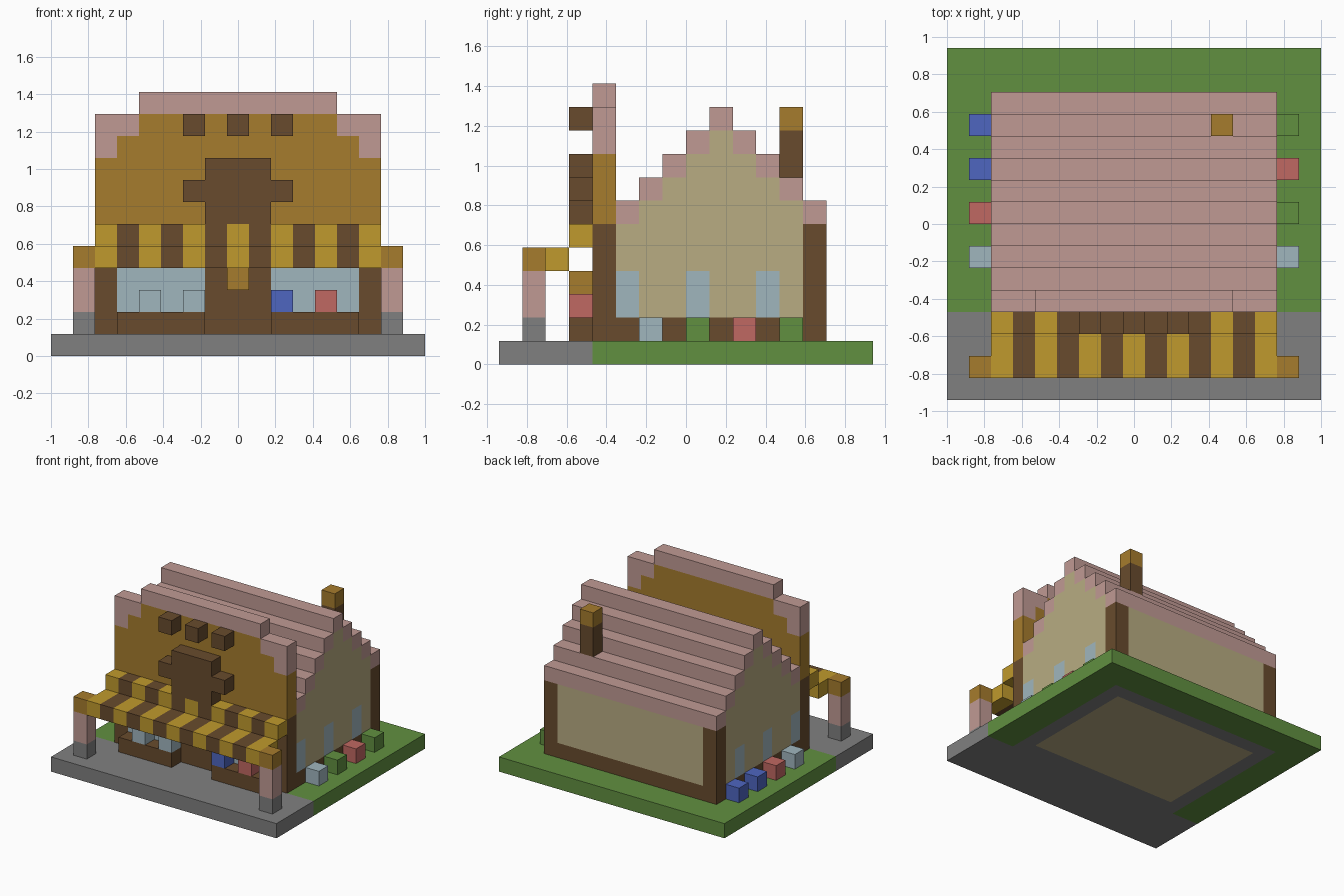
import bpy, bmesh
from mathutils import Matrix, Vector

cube = bpy.data.objects.get("Cube")
if cube:
    bpy.data.objects.remove(cube, do_unlink=True)

WIDE, DEEP = 17, 16          # plot size in blocks
U = 2 / WIDE                 # one block


def material(name, r, g, b):
    def linear(v):
        v /= 255
        return v / 12.92 if v < 0.04 else ((v + 0.055) / 1.055) ** 2.4
    colour = (linear(r), linear(g), linear(b), 1)
    mat = bpy.data.materials.new(name)
    mat.use_nodes = True
    mat.diffuse_color = colour
    bsdf = mat.node_tree.nodes["Principled BSDF"]
    bsdf.inputs["Base Color"].default_value = colour
    bsdf.inputs["Roughness"].default_value = 0.9
    return mat


stone = material("stone grey", 128, 128, 128)
grass = material("grass green", 97, 144, 64)
wood = material("dark brown", 104, 75, 45)
gold = material("ochre", 166, 124, 45)
yellow = material("awning yellow", 192, 154, 45)
pink = material("dusty pink", 192, 154, 148)
plaster = material("plaster tan", 184, 172, 130)
glass = material("pale blue", 160, 182, 190)
blue = material("blue", 78, 102, 192)
red = material("red", 192, 104, 98)


def part(name, mat, *boxes):
    """Boxes are (x range, y range, z range) in whole blocks."""
    bm = bmesh.new()
    for box in boxes:
        low = Vector([r[0] for r in box])
        high = Vector([r[1] for r in box])
        mid = (low + high) / 2 - Vector((WIDE / 2, DEEP / 2, 0))
        bmesh.ops.create_cube(bm, size=1, matrix=Matrix.Translation(mid * U)
                              @ Matrix.Diagonal((*((high - low) * U), 1)))
    mesh = bpy.data.meshes.new(name)
    bm.to_mesh(mesh)
    bm.free()
    mesh.materials.append(mat)
    obj = bpy.data.objects.new(name, mesh)
    bpy.context.collection.objects.link(obj)
    return obj


def one(n):
    return (n, n + 1)


def both(*boxes):
    """Add the left-right mirror image of each box."""
    return [*boxes, *(((WIDE - x[1], WIDE - x[0]), y, z) for x, y, z in boxes)]


HOUSE = (2, 15)              # house width
INNER = (3, 14)              # between the side walls
FRONT, BACK = one(4), one(13)
PORCH = one(3)               # row just before the facade
GROUND = one(0)
FIRST = one(1)               # first layer above ground

# Ground slab
part("paving", stone, ((0, WIDE), (0, 4), GROUND))
part("lawn", grass, *both(((0, 2), (4, DEEP), GROUND)), (HOUSE, (14, DEEP), GROUND))
part("foundation", stone, *both((one(2), (4, 14), GROUND)),
     (INNER, FRONT, GROUND), (INNER, BACK, GROUND))
part("floor", plaster, (INNER, (5, 13), GROUND))

# House walls and stepped gable roof
part("plinth", wood, (HOUSE, (4, 14), FIRST))
part("corner_posts", wood, *both((one(2), FRONT, (2, 6)), (one(2), BACK, (2, 6))))
window_rows = (5, 8, 11)
walls, panes, roof = [(INNER, BACK, (2, 6))], [], []
for j in range(5, 14):
    top = 10 - abs(j - 9)
    roof.append((HOUSE, one(j), one(top)))
    if j == 13:
        continue
    if j in window_rows:
        panes += both((one(2), one(j), (2, 4)))
        walls += [(INNER, one(j), (2, 4)), (HOUSE, one(j), (4, top))]
    else:
        walls.append((HOUSE, one(j), (2, top)))
part("walls", plaster, *walls)
part("side_windows", glass, *panes)
part("roof", pink, *roof)

# Chimney
part("chimney", wood, (one(12), one(12), (8, 10)))
part("chimney_cap", gold, (one(12), one(12), one(10)))

# Shop facade
part("facade", gold, (HOUSE, FRONT, (6, 9)), (INNER, FRONT, one(9)),
     ((4, 13), FRONT, one(10)))
part("facade_coping", pink, ((4, 13), FRONT, one(11)),
     *both((one(2), FRONT, (9, 11)), (one(3), FRONT, one(10))))
part("shop_windows", glass, *both(((3, 7), FRONT, (2, 4))))
part("window_lintels", wood, *both(((3, 7), FRONT, (4, 6))))
part("door", wood, ((7, 10), FRONT, (2, 6)))
part("door_lamp", gold, (one(8), PORCH, one(3)))
part("wall_emblem", wood, ((7, 10), PORCH, (6, 9)), *both((one(6), PORCH, one(7))))
part("facade_studs", wood, *((one(i), PORCH, one(10)) for i in (6, 8, 10)))

# Striped awning
for name, mat, start in (("awning_yellow", yellow, 2), ("awning_brown", wood, 3)):
    stripes = []
    for i in range(start, 15, 2):
        stripes += [(one(i), (1, 3), one(4)), (one(i), PORCH, one(5))]
    part(name, mat, *stripes)

# Awning posts
part("post_feet", stone, *both((one(1), one(1), FIRST)))
part("post_shafts", pink, *both((one(1), one(1), (2, 4))))
part("post_caps", gold, *both((one(1), one(1), one(4))))

# Counters with goods
part("counters", wood, *both(((3, 7), PORCH, FIRST)))
for name, mat, i in (("outer_pale_goods", glass, 4), ("inner_pale_goods", glass, 6),
                     ("blue_goods", blue, 10), ("red_goods", red, 12)):
    part(name, mat, (one(i), PORCH, one(2)))

# Garden blocks along both side walls
for side, i, colours in (("right", 1, (glass, red, blue, blue)),
                         ("left", 15, (glass, grass, red, grass))):
    for n, mat in enumerate(colours):
        part(f"{side}_garden_block_{n}", mat, (one(i), one(6 + 2 * n), FIRST))
